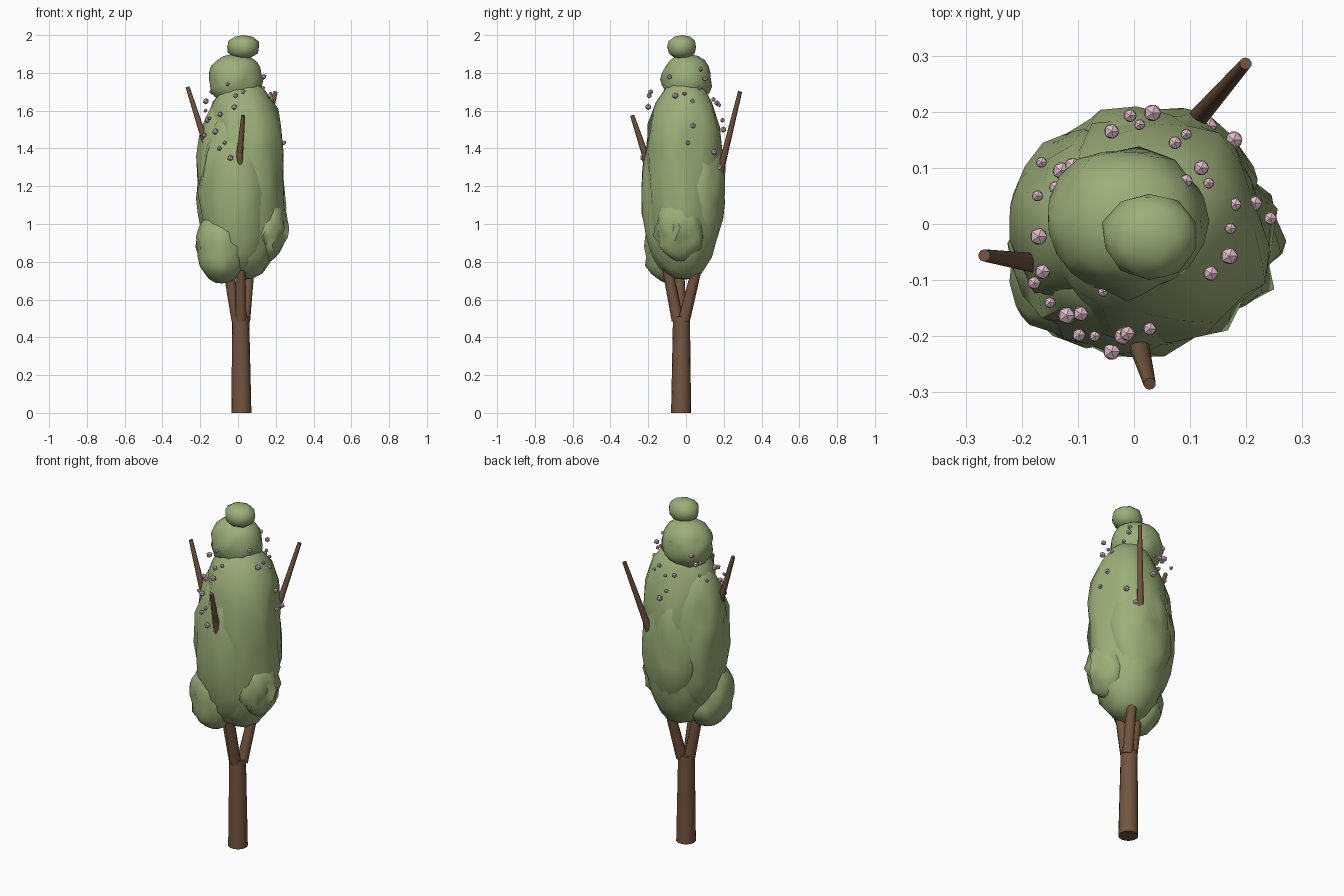
import bpy, bmesh, math
from mathutils import Vector, noise


def material(name, rgb):
    m = bpy.data.materials.new(name)
    m.diffuse_color = (*rgb, 1)
    return m


LEAF = material("leaf_green", (0.33, 0.43, 0.19))
BARK = material("bark_brown", (0.17, 0.09, 0.05))
PINK = material("blossom_pink", (0.75, 0.51, 0.58))


def finish(name, bm, mat, smooth=True):
    me = bpy.data.meshes.new(name)
    bm.to_mesh(me)
    bm.free()
    for p in me.polygons:
        p.use_smooth = smooth
    me.materials.append(mat)
    ob = bpy.data.objects.new(name, me)
    bpy.context.collection.objects.link(ob)
    bpy.context.view_layer.objects.active = ob
    ob.select_set(True)
    if smooth:
        bpy.ops.object.shade_smooth_by_angle(angle=math.radians(45))
    ob.select_set(False)
    return ob


def limb(bm, a, b, r1, r2, sides):
    a, b = Vector(a), Vector(b)
    d = b - a
    vs = bmesh.ops.create_cone(bm, cap_ends=True, segments=sides,
                               radius1=r1, radius2=r2, depth=d.length)["verts"]
    q = Vector((0, 0, 1)).rotation_difference(d)
    for v in vs:
        v.co = q @ v.co + (a + b) / 2


def lobe(name, center, radii, power=2.0, bump=0.1, seed=0, detail=3):
    bm = bmesh.new()
    bmesh.ops.create_icosphere(bm, subdivisions=detail, radius=1)
    for v in bm.verts:
        d = v.co.normalized()
        h = math.hypot(d.x, d.y)
        s = (h ** power + abs(d.z) ** power) ** (-1 / power)
        k = 1 + bump * noise.noise(d * 2.6 + Vector((seed * 7.3, seed * 3.1, 0.5)))
        v.co = Vector((d.x * radii[0] * k, d.y * radii[1] * k, d.z * radii[2])) * s + Vector(center)
    finish(name, bm, LEAF)


# trunk
bm = bmesh.new()
limb(bm, (0.018, -0.026, 0), (0.014, -0.024, 0.51), 0.053, 0.045, 16)
finish("trunk", bm, BARK)

# branches: lower limb hidden in the crown, thin tip poking out
for i, (base, elbow, tip) in enumerate([
        ((-0.005, -0.025, 0.49), (-0.175, -0.07, 1.44), (-0.267, -0.056, 1.725)),
        ((0.015, -0.045, 0.49), (0.01, -0.22, 1.38), (0.028, -0.285, 1.575)),
        ((0.035, -0.01, 0.49), (0.115, 0.19, 1.31), (0.199, 0.286, 1.70))]):
    bm = bmesh.new()
    limb(bm, base, elbow, 0.031, 0.018, 10)
    limb(bm, elbow, tip, 0.018, 0.011, 10)
    finish(f"branch_{i + 1}", bm, BARK)

# crown foliage
lobe("crown_main", (0.03, -0.01, 1.235), (0.215, 0.205, 0.53), 2.5, 0.16, 1)
lobe("crown_front", (-0.01, -0.08, 1.17), (0.19, 0.15, 0.44), 2.2, 0.18, 2)
lobe("crown_left", (-0.07, 0.0, 1.24), (0.15, 0.17, 0.42), 2.2, 0.15, 3)
lobe("crown_back", (0.03, 0.08, 1.2), (0.18, 0.13, 0.36), 2.2, 0.18, 4)
lobe("crown_low_left", (-0.085, -0.08, 0.88), (0.135, 0.135, 0.195), 2.2, 0.2, 5)
lobe("crown_low_right", (0.15, -0.03, 0.98), (0.11, 0.13, 0.18), 2.0, 0.3, 6)
lobe("crown_upper", (-0.012, 0.005, 1.765), (0.142, 0.132, 0.135), 2.2, 0.12, 7)
lobe("crown_top", (0.027, -0.022, 1.937), (0.088, 0.078, 0.063), 2.3, 0.1, 8, 2)

# blossoms
FLOWERS = [
    (-.165, .11, 1.65), (-.13, .095, 1.7), (-.11, .105, 1.75), (-.14, .065, 1.7), (-.172, .05, 1.6),
    (-.17, -.022, 1.65), (-.163, -.085, 1.55), (-.178, -.105, 1.47), (-.15, -.14, 1.56),
    (-.12, -.163, 1.49), (-.095, -.16, 1.58), (-.098, -.198, 1.4), (-.07, -.2, 1.43),
    (-.04, -.227, 1.35), (-.012, -.195, 1.68), (.028, -.187, 1.7), (-.055, -.12, 1.74),
    (-.02, -.2, 1.62), (-.04, .165, 1.64), (-.007, .193, 1.55), (.01, .177, 1.63),
    (.033, .198, 1.5), (.01, .115, 1.8), (.073, .145, 1.66), (.093, .16, 1.64),
    (.133, .175, 1.3), (.12, .1, 1.77), (.093, .077, 1.82), (.133, .073, 1.72),
    (.178, .15, 1.38), (.215, .037, 1.52), (.18, .035, 1.65), (.172, -.008, 1.69),
    (.17, -.057, 1.68), (.137, -.088, 1.78), (.243, .01, 1.43)]
bm = bmesh.new()
for i, p in enumerate(FLOWERS):
    vs = bmesh.ops.create_icosphere(bm, subdivisions=1, radius=0.011 + 0.002 * (i * 3 % 4))["verts"]
    bmesh.ops.translate(bm, verts=vs, vec=p)
finish("blossoms", bm, PINK, smooth=False)
